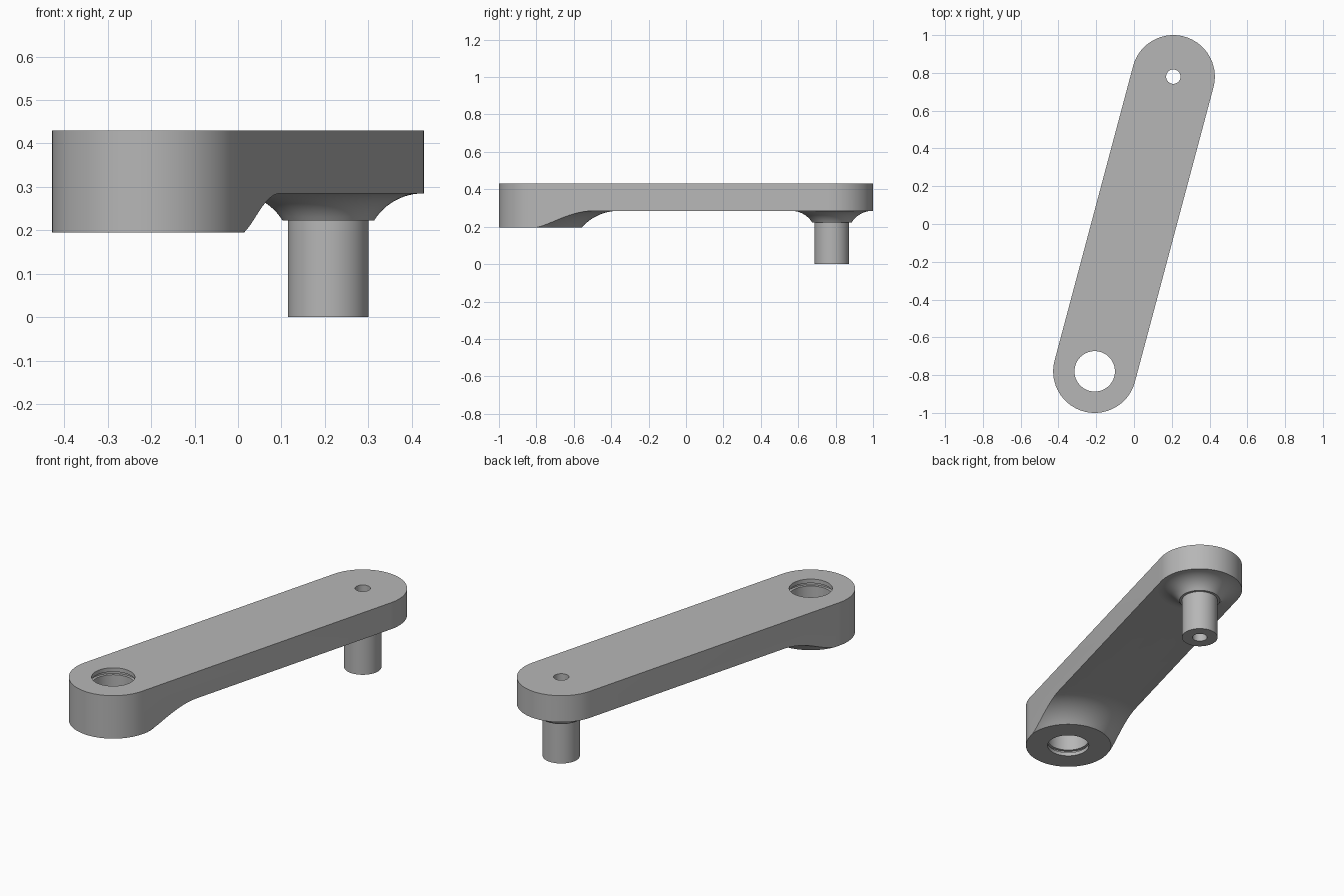
import bpy, bmesh, math
from mathutils import Vector

if "Cube" in bpy.data.objects:
    bpy.data.objects.remove(bpy.data.objects["Cube"], do_unlink=True)

SEG = 72
END_R = 0.22
BOSS = Vector((-0.208, -0.78))
PEG = Vector((0.208, 0.78))
TOP, UNDER, BOSS_Z = 0.43, 0.285, 0.195

grey = bpy.data.materials.new("plain_grey")
grey.use_nodes = True
grey.diffuse_color = (0.47, 0.47, 0.47, 1)
grey.node_tree.nodes["Principled BSDF"].inputs["Base Color"].default_value = grey.diffuse_color


def make_object(name, bm):
    bmesh.ops.recalc_face_normals(bm, faces=bm.faces)
    mesh = bpy.data.meshes.new(name)
    bm.to_mesh(mesh)
    bm.free()
    mesh.materials.append(grey)
    ob = bpy.data.objects.new(name, mesh)
    bpy.context.collection.objects.link(ob)
    return ob


def lathe(name, profile, centre):
    """Revolve a closed (radius, z) profile; radii must be above zero."""
    bm = bmesh.new()
    rings = []
    for i in range(SEG):
        a = math.tau * i / SEG
        rings.append([bm.verts.new((centre.x + r * math.cos(a), centre.y + r * math.sin(a), z))
                      for r, z in profile])
    n = len(profile)
    for i in range(SEG):
        p, q = rings[i], rings[(i + 1) % SEG]
        for j in range(n):
            k = (j + 1) % n
            bm.faces.new((p[j], q[j], q[k], p[k]))
    return make_object(name, bm)


def plug(name, profile, centre):
    """Revolve an open (radius, z) profile and cap both ends."""
    bm = bmesh.new()
    rings = [[bm.verts.new((centre.x + r * math.cos(math.tau * i / SEG),
                            centre.y + r * math.sin(math.tau * i / SEG), z))
              for i in range(SEG)] for r, z in profile]
    for p, q in zip(rings, rings[1:]):
        for i in range(SEG):
            k = (i + 1) % SEG
            bm.faces.new((p[i], p[k], q[k], q[i]))
    bm.faces.new(rings[0])
    bm.faces.new(rings[-1])
    return make_object(name, bm)


def fillet(r0, z0, r1, z1, steps=12):
    """Concave arc rising from (r0, z0) and levelling out at (r1, z1)."""
    run, drop = r1 - r0, z1 - z0
    rad = (run * run + drop * drop) / (2 * drop)
    full = math.asin(run / rad)
    return [(r1 - rad * math.sin(full * (1 - t / steps)),
             z1 - rad * (1 - math.cos(full * (1 - t / steps)))) for t in range(steps + 1)]


def cut(ob, cutter):
    mod = ob.modifiers.new("cut", "BOOLEAN")
    mod.operation = "DIFFERENCE"
    mod.solver = "EXACT"
    mod.object = cutter
    bpy.context.view_layer.objects.active = ob
    bpy.ops.object.modifier_apply(modifier=mod.name)
    bpy.data.objects.remove(cutter, do_unlink=True)


# Arm: round-ended bar at full depth
bm = bmesh.new()
axis = PEG - BOSS
heading = math.atan2(axis.y, axis.x)
outline = []
for centre, start in ((PEG, heading - math.pi / 2), (BOSS, heading + math.pi / 2)):
    for i in range(SEG // 2 + 1):
        a = start + math.tau * i / SEG
        outline.append(bm.verts.new((centre.x + END_R * math.cos(a),
                                     centre.y + END_R * math.sin(a), BOSS_Z)))
base = bm.faces.new(outline)
raised = bmesh.ops.extrude_face_region(bm, geom=[base])["geom"]
bmesh.ops.translate(bm, vec=(0, 0, TOP - BOSS_Z),
                    verts=[v for v in raised if isinstance(v, bmesh.types.BMVert)])
arm = make_object("crank_arm", bm)

# Underside relief leaves the boss with its curved flare
relief = [(0.2, 0.17)] + fillet(0.222, BOSS_Z, 0.42, UNDER) + [(2.5, UNDER), (2.5, 0.1), (0.2, 0.1)]
cut(arm, lathe("relief_cutter", relief, BOSS))

# Boss bore with two ring grooves
BORE, GROOVE = 0.107, 0.122
bore = [(BORE, 0.1)]
for low, high in ((0.215, 0.23), (0.392, 0.408)):
    bore += [(BORE, low), (GROOVE, low), (GROOVE, high), (BORE, high)]
bore.append((BORE, 0.5))
cut(arm, plug("bore_cutter", bore, BOSS))

# Small hole continuing through the peg
HOLE = 0.038
cut(arm, plug("hole_cutter", [(HOLE, 0.1), (HOLE, 0.5)], PEG))

# Hollow peg with flared collar
peg_profile = ([(HOLE, 0), (0.0925, 0), (0.0925, 0.222)]
               + fillet(0.105, 0.222, 0.218, UNDER)
               + [(0.218, UNDER + 0.001), (HOLE, UNDER + 0.001)])
peg = lathe("handle_peg", peg_profile, PEG)

# Smooth curved walls, keep hard edges
bpy.ops.object.select_all(action="DESELECT")
for ob in (arm, peg):
    ob.select_set(True)
bpy.context.view_layer.objects.active = arm
bpy.ops.object.shade_smooth_by_angle(angle=math.radians(25))
